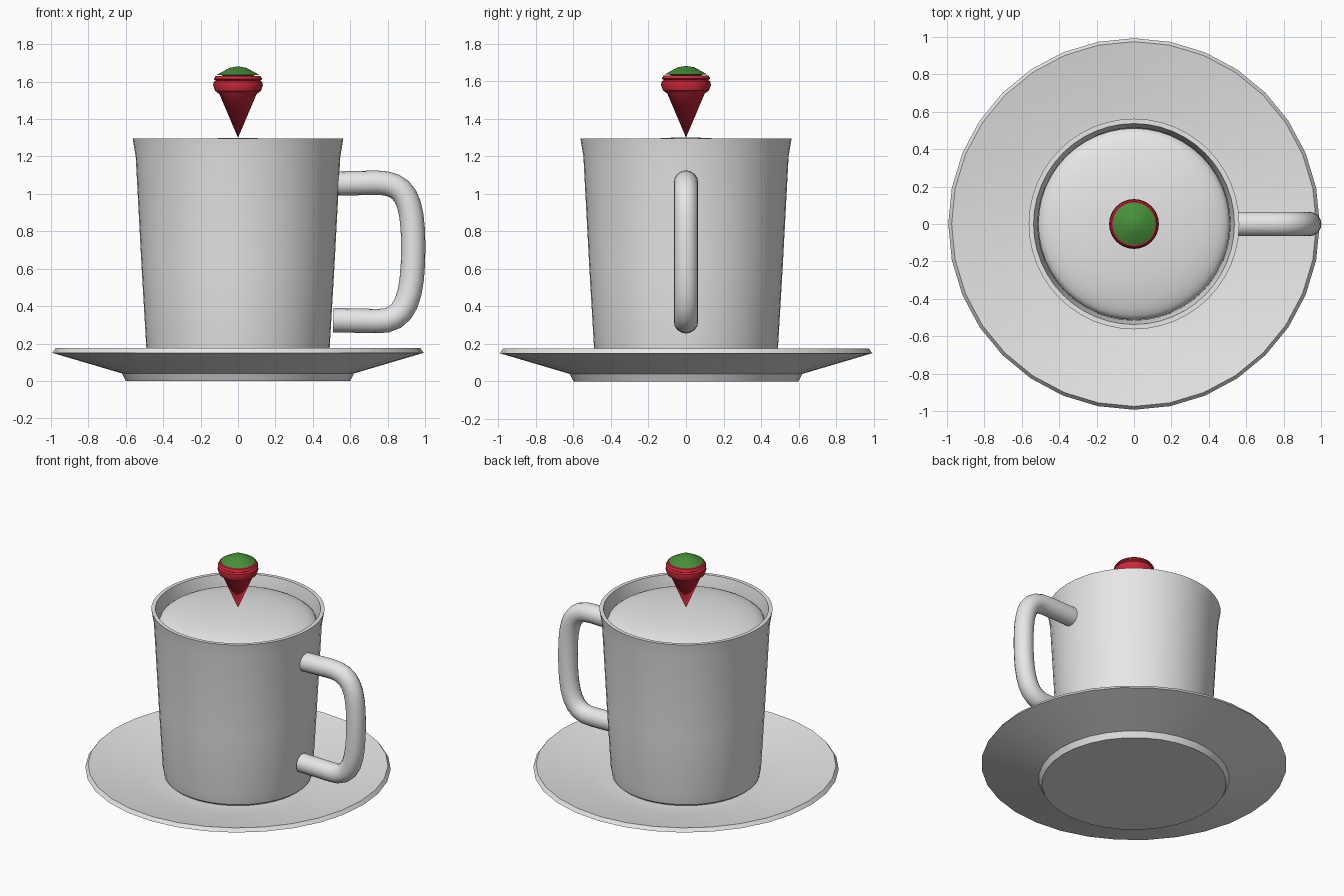
import bpy, bmesh, math
from mathutils import Vector

if "Cube" in bpy.data.objects:
    bpy.data.objects.remove(bpy.data.objects["Cube"])


def material(name, rgb):
    m = bpy.data.materials.new(name)
    m.diffuse_color = (*rgb, 1)
    m.use_nodes = True
    m.node_tree.nodes["Principled BSDF"].inputs["Base Color"].default_value = m.diffuse_color
    return m


WHITE = material("white china", (0.8, 0.8, 0.8))
RED = material("berry red", (0.60, 0.02, 0.04))
GREEN = material("leaf green", (0.06, 0.28, 0.04))


def finish(obj, mat, angle):
    obj.data.materials.append(mat)
    bpy.ops.object.select_all(action='DESELECT')
    obj.select_set(True)
    bpy.context.view_layer.objects.active = obj
    bpy.ops.object.shade_smooth_by_angle(angle=math.radians(angle))
    return obj


def lathe(name, profile, mat, sides=32, angle=35):
    """Revolve (radius, z) points about z; radius 0 makes a pole."""
    bm = bmesh.new()
    rings = []
    for r, z in profile:
        if r == 0:
            rings.append([bm.verts.new((0, 0, z))] * sides)
        else:
            rings.append([bm.verts.new((r * math.cos(2 * math.pi * i / sides),
                                        r * math.sin(2 * math.pi * i / sides), z))
                          for i in range(sides)])
    for a, b in zip(rings, rings[1:]):
        for i in range(sides):
            j = (i + 1) % sides
            quad = list(dict.fromkeys((a[i], a[j], b[j], b[i])))
            bm.faces.new(quad)
    bmesh.ops.recalc_face_normals(bm, faces=bm.faces)
    me = bpy.data.meshes.new(name)
    bm.to_mesh(me)
    bm.free()
    obj = bpy.data.objects.new(name, me)
    bpy.context.collection.objects.link(obj)
    return finish(obj, mat, angle)


# Saucer: flat foot, sloping underside, thin rim, shallow dish on top
lathe("saucer", [(0, 0), (0.6, 0), (0.62, 0.04), (0.993, 0.15), (0.975, 0.175),
                 (0.62, 0.105), (0.5, 0.095), (0, 0.095)], WHITE)

# Cup: tapered wall with a slight flare at the lip, hollow inside
lathe("cup", [(0, 0.085), (0.45, 0.085), (0.478, 0.11), (0.49, 0.175), (0.515, 0.6),
              (0.547, 1.2), (0.563, 1.295), (0.537, 1.295), (0.515, 1.2),
              (0.485, 0.6), (0.45, 0.16), (0, 0.14)], WHITE, sides=48)

# Cream: shallow dome filling the cup
N = 10
lathe("cream", [(0.512 * math.sin(t), 1.2 + 0.1 * math.cos(t))
                for t in (math.pi / 2 * k / N for k in range(1, N + 1))][::-1] + [(0, 1.3)],
      WHITE, sides=48)

# Berry: cone point, rounded shoulder, small groove, top disc
lathe("berry", [(0, 1.3), (0.1, 1.535), (0.122, 1.55), (0.133, 1.58), (0.13, 1.598),
                (0.118, 1.606), (0.13, 1.614), (0.12, 1.63), (0, 1.636)], RED)

# Leaf cap: low flat-topped cone
lathe("leaf_cap", [(0, 1.63), (0.114, 1.636), (0.045, 1.674), (0, 1.682)], GREEN)

# Handle: round tube swept along a rounded D path
A, B = Vector((0.53, 0, 1.055)), Vector((0.508, 0, 0.325))
path = [A, Vector((0.74, 0, 1.06))]


def bezier(p0, p1, p2, p3, n=8):
    return [p0 * (1 - t) ** 3 + p1 * 3 * t * (1 - t) ** 2 + p2 * 3 * t * t * (1 - t) + p3 * t ** 3
            for t in (k / n for k in range(1, n + 1))]


top_mid, low_mid = Vector((0.937, 0, 0.72)), Vector((0.74, 0, 0.32))
path += bezier(path[-1], Vector((0.89, 0, 1.06)), Vector((0.937, 0, 0.98)), top_mid)
path += bezier(top_mid, Vector((0.937, 0, 0.45)), Vector((0.90, 0, 0.31)), low_mid)
path.append(B)
bm = bmesh.new()
S, R = 16, 0.065
rings = []
for k, p in enumerate(path):
    t = (path[min(k + 1, len(path) - 1)] - path[max(k - 1, 0)]).normalized()
    side = Vector((0, 1, 0))
    up = t.cross(side)
    rings.append([bm.verts.new(p + R * (side * math.cos(2 * math.pi * i / S)
                                        + up * math.sin(2 * math.pi * i / S))) for i in range(S)])
for a, b in zip(rings, rings[1:]):
    for i in range(S):
        bm.faces.new((a[i], a[(i + 1) % S], b[(i + 1) % S], b[i]))
bm.faces.new(rings[0])
bm.faces.new(rings[-1])
bmesh.ops.recalc_face_normals(bm, faces=bm.faces)
me = bpy.data.meshes.new("handle")
bm.to_mesh(me)
bm.free()
handle = bpy.data.objects.new("handle", me)
bpy.context.collection.objects.link(handle)
finish(handle, WHITE, 40)
